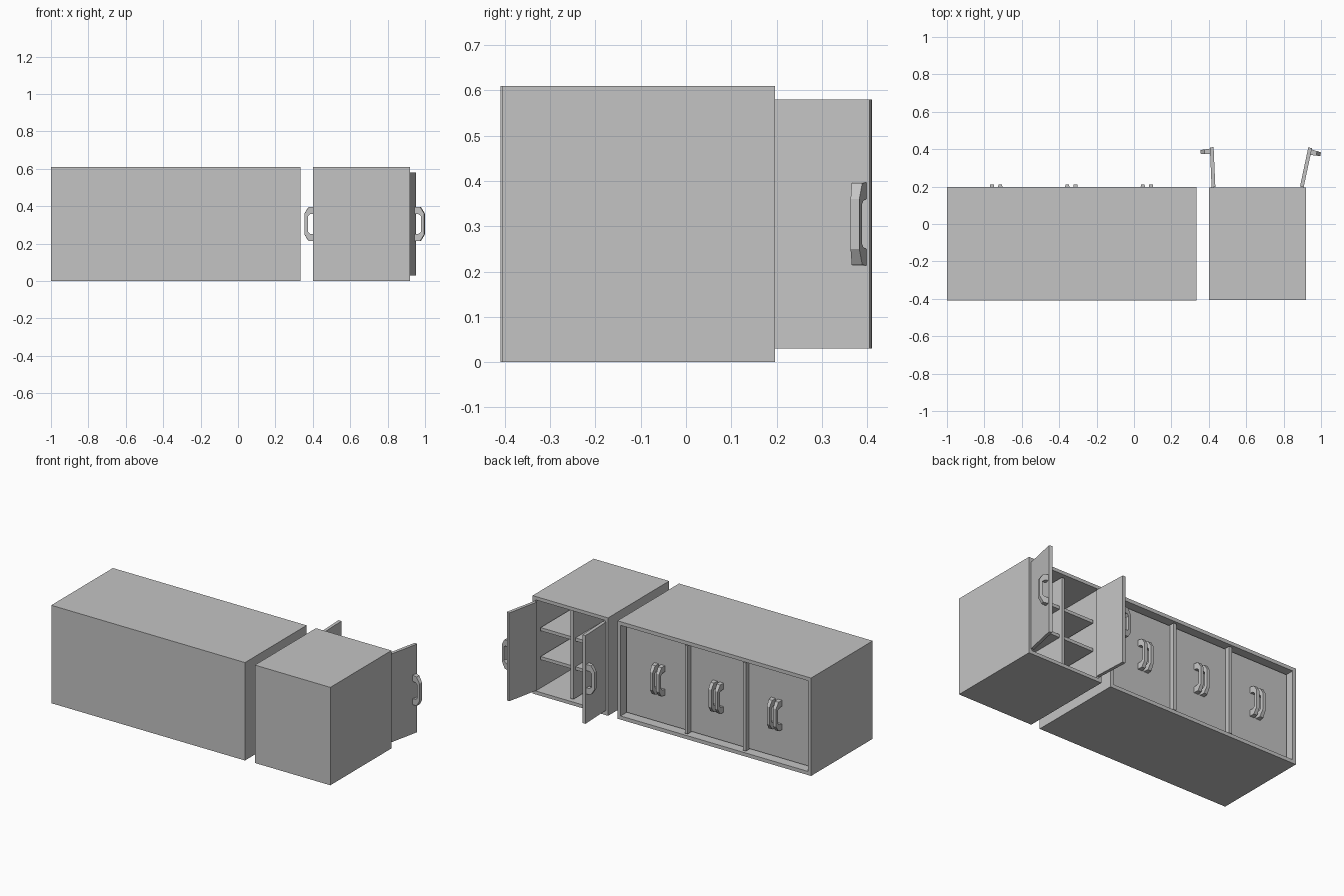
import bpy, bmesh, math
from mathutils import Matrix, Vector

if "Cube" in bpy.data.objects:
    bpy.data.objects.remove(bpy.data.objects["Cube"])

grey = bpy.data.materials.new("cabinet_grey")
grey.diffuse_color = (0.55, 0.55, 0.55, 1)
grey.use_nodes = True
grey.node_tree.nodes["Principled BSDF"].inputs["Base Color"].default_value = grey.diffuse_color

def finish(name, bm):
    bmesh.ops.recalc_face_normals(bm, faces=bm.faces[:])
    me = bpy.data.meshes.new(name)
    bm.to_mesh(me)
    bm.free()
    me.materials.append(grey)
    ob = bpy.data.objects.new(name, me)
    bpy.context.collection.objects.link(ob)
    return ob

def box(name, lo, hi, matrix=Matrix()):
    lo, hi = Vector(lo), Vector(hi)
    bm = bmesh.new()
    bmesh.ops.create_cube(bm, size=1)
    for v in bm.verts:
        v.co = matrix @ Vector([lo[i] + (v.co[i] + 0.5) * (hi[i] - lo[i]) for i in range(3)])
    return finish(name, bm)

# cabinet shell: a box with the +y side inset and pushed in to form the cavity
def shell(name, x0, x1, y0, y1, h, wall):
    bm = bmesh.new()
    bmesh.ops.create_cube(bm, size=1)
    for v in bm.verts:
        v.co = ((x0 + x1) / 2 + v.co.x * (x1 - x0), (y0 + y1) / 2 + v.co.y * (y1 - y0),
                (v.co.z + 0.5) * h)
    bm.normal_update()
    front = max(bm.faces, key=lambda f: f.normal.y)
    bmesh.ops.inset_region(bm, faces=[front], thickness=wall)
    res = bmesh.ops.extrude_face_region(bm, geom=[front])
    for v in (g for g in res["geom"] if isinstance(g, bmesh.types.BMVert)):
        v.co.y = y0 + wall
    bmesh.ops.delete(bm, geom=[f for f in [front] if f.is_valid], context='FACES_ONLY')
    return finish(name, bm)

# pull handle: arched side profile, tapering away from the door
HALF_ARCH = [(0, .092), (.03, .09), (.052, .055)]
HALF_INNER = [(.034, .042), (.022, .052), (0, .055)]

def handle(name, along, matrix):
    upper = HALF_ARCH + [(u, -z) for u, z in reversed(HALF_ARCH)]
    lower = [(u, -z) for u, z in reversed(HALF_INNER)] + HALF_INNER
    bm = bmesh.new()
    rows = []
    for side in (-1, 1):
        rows.append([bm.verts.new(matrix @ Vector((along + side * (.015 - .1 * u), u, .305 + z)))
                     for u, z in upper + lower])
    n = len(rows[0])
    a, b = rows
    for i in range(n):
        j = (i + 1) % n
        bm.faces.new((a[i], a[j], b[j], b[i]))
    # side faces pair each outer point with the matching inner point
    for r in rows:
        for i in range(5):
            bm.faces.new((r[i], r[i + 1], r[n - 2 - i], r[n - 1 - i]))
    return finish(name, bm)

# door: d runs from hinge to free edge, n points outwards
def door(name, hinge, d, n, length, z0=.03, z1=.58):
    m = Matrix(((d[0], n[0], 0, hinge[0]), (d[1], n[1], 0, hinge[1]),
                (0, 0, 1, 0), (0, 0, 0, 1)))
    box(name, (0, -.02, z0), (length, 0, z1), m)
    handle(name + "_handle", length - .022, m)

# large cabinet with three closed compartments
shell("large_cabinet", -1.0, .335, -.41, .197, .61, .032)
edges = [-.968, -.535, -.135, .303]
for i, x in enumerate(edges[1:3]):
    box(f"large_divider_{i}", (x - .01, -.38, .03), (x + .01, .19, .58))
for i, c in enumerate((-.737, -.335, .069)):
    lo = edges[i] + (.01 if i else .004)
    hi = edges[i + 1] - (.01 if i < 2 else .004)
    door(f"closed_door_{i}_left", (lo, .16), (1, 0), (0, 1), c - lo, .036, .574)
    door(f"closed_door_{i}_right", (hi, .16), (-1, 0), (0, 1), hi - c, .036, .574)

# small cabinet with divider and shelves
shell("small_cabinet", .4, .92, -.405, .196, .61, .03)
box("small_divider", (.65, -.38, .03), (.67, .18, .58))
for i, z in enumerate((.215, .395)):
    for j, (x0, x1) in enumerate(((.43, .65), (.67, .89))):
        box(f"shelf_{i}_{j}", (x0, -.38, z - .01), (x1, .16, z + .01))

# open doors of the small cabinet
for name, x, side, deg in (("open_door_left", .415, -1, 2.5), ("open_door_right", .907, 1, 12)):
    s, c = math.sin(math.radians(deg)), math.cos(math.radians(deg))
    door(name, (x, .196), (side * s, c), (side * c, -s), .214)
